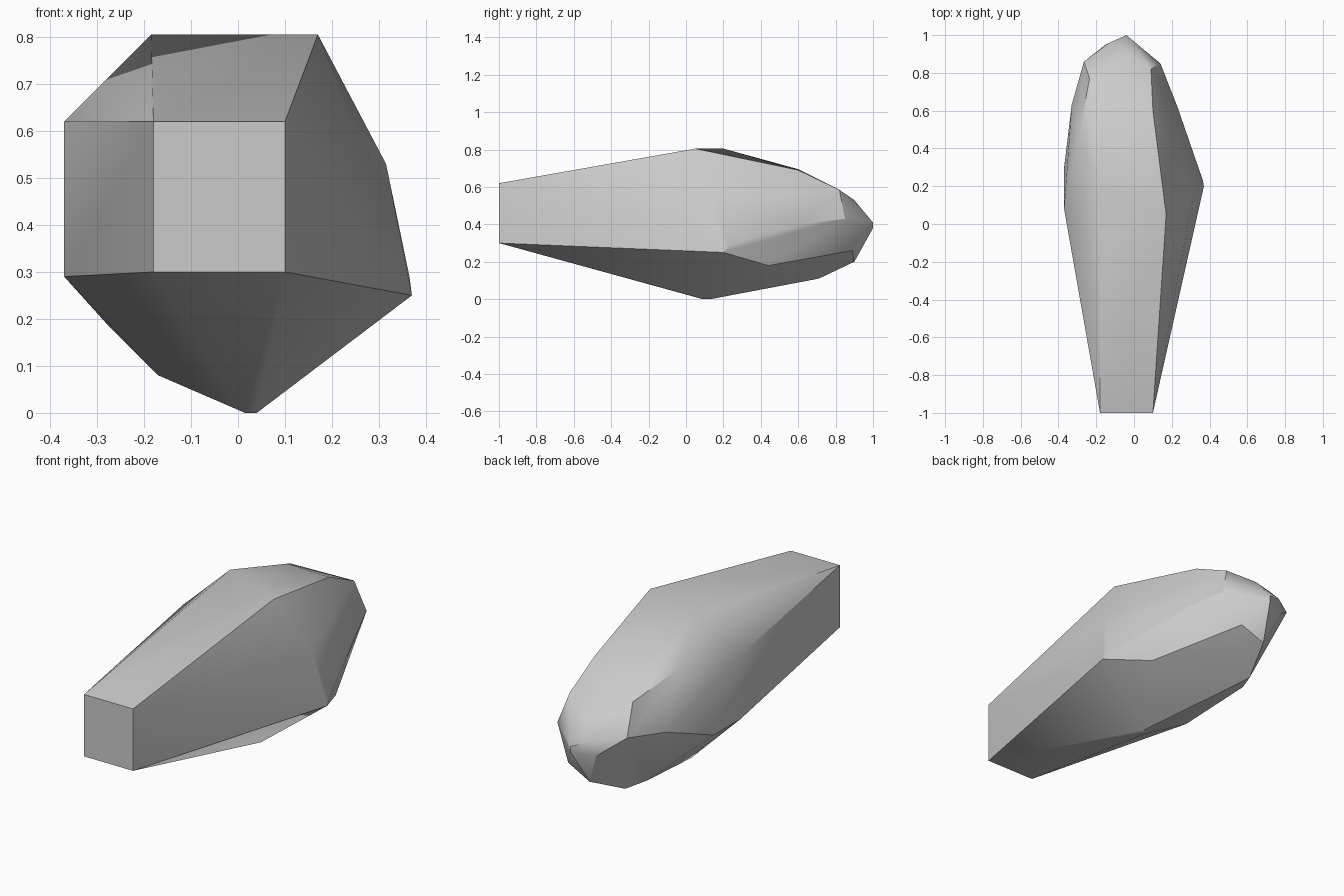
import bpy
import bmesh
import math

cube = bpy.data.objects.get("Cube")
if cube:
    bpy.data.objects.remove(cube)

# Plain grey material
grey = bpy.data.materials.new("stone_grey")
grey.use_nodes = True
colour = (0.6, 0.6, 0.6, 1)
grey.diffuse_color = colour
grey.node_tree.nodes["Principled BSDF"].inputs["Base Color"].default_value = colour

# Square front end of the block
front_end = [(x, -1, z) for x in (-.18, .10) for z in (.30, .62)]

# Corners of the widest part: top ridge, two flanks and keel
top_ridge = [(.17, .05, .805), (-.185, .2, .805), (-.14, .6, .695), (.1, .6, .69)]
right_flank = [(.37, .2, .25), (.365, .23, .29), (.315, .15, .53),
               (.25, .44, .18), (.23, .62, .4)]
left_flank = [(-.37, .08, .62), (-.37, .08, .29), (-.37, .3, .29), (-.28, .25, .19),
              (-.29, .48, .675), (-.33, .63, .42)]
keel = [(.04, .13, 0), (.015, .09, 0), (-.17, .2, .08), (-.2, .6, .125), (-.15, .71, .11)]

# Rounded tip at the back
back_tip = [(.09, .82, .585), (-.235, .77, .605), (-.03, .9, .53), (.14, .85, .43),
            (-.265, .86, .46), (-.13, .96, .443), (-.15, .95, .37), (-.04, 1, .41),
            (-.04, 1, .38), (.05, .89, .26), (-.08, .9, .2)]

# Wrap one convex faceted shell around the corners
bm = bmesh.new()
for point in front_end + top_ridge + right_flank + left_flank + keel + back_tip:
    bm.verts.new(point)
hull = bmesh.ops.convex_hull(bm, input=bm.verts[:])
inside = {v for v in hull["geom_interior"] + hull["geom_unused"]
          if isinstance(v, bmesh.types.BMVert)}
bmesh.ops.delete(bm, geom=list(inside), context='VERTS')
bmesh.ops.dissolve_limit(bm, angle_limit=math.radians(1), verts=bm.verts[:], edges=bm.edges[:])
bmesh.ops.recalc_face_normals(bm, faces=bm.faces[:])

mesh = bpy.data.meshes.new("faceted_body")
bm.to_mesh(mesh)
bm.free()
mesh.materials.append(grey)
body = bpy.data.objects.new("faceted_body", mesh)
bpy.context.collection.objects.link(body)

# Soft shading across the shallow facets, crisp on the strong edges
bpy.ops.object.select_all(action='DESELECT')
body.select_set(True)
bpy.context.view_layer.objects.active = body
bpy.ops.object.shade_smooth_by_angle(angle=math.radians(30))
